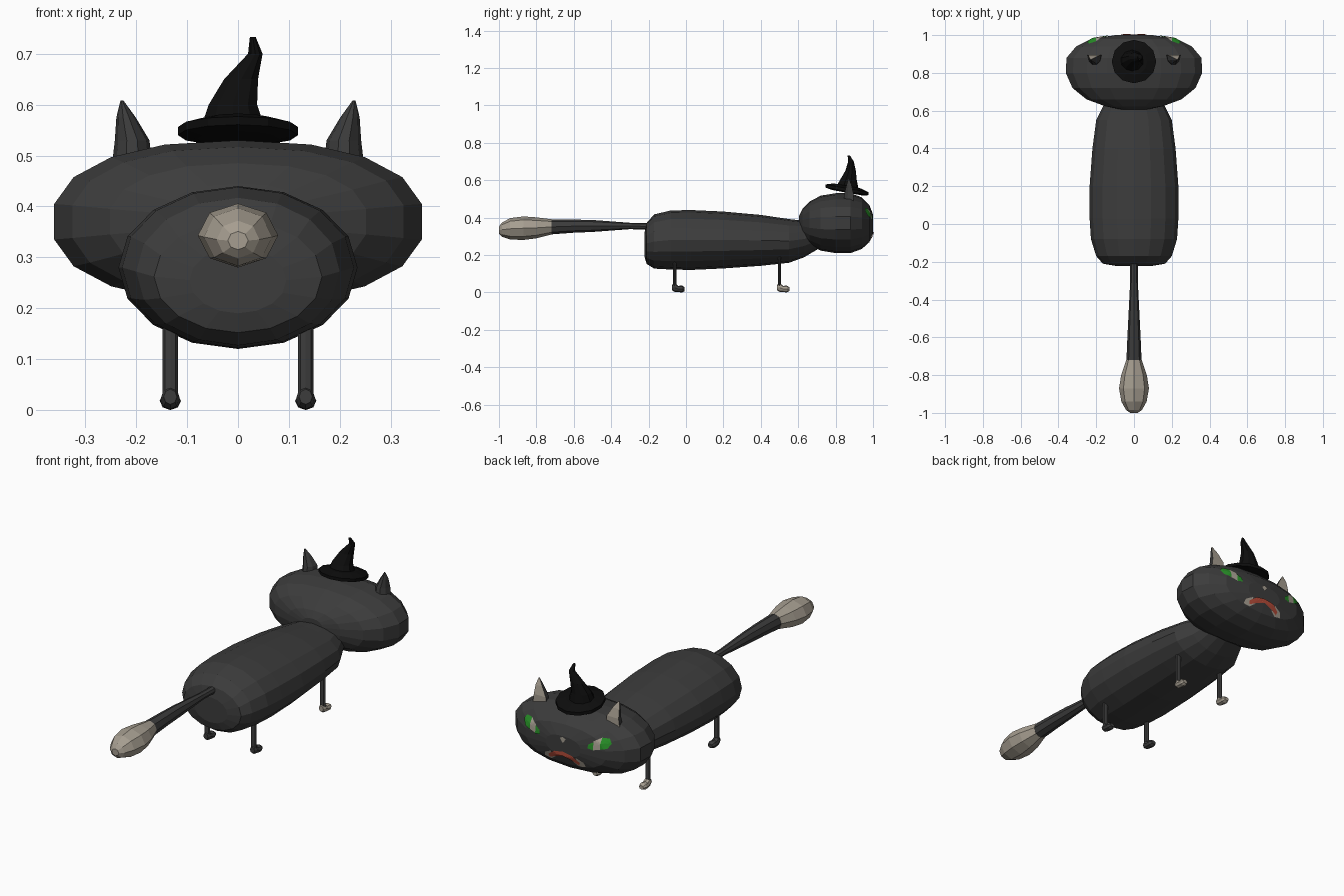
import bpy, bmesh
from math import sin, cos, pi
from mathutils import Vector
from mathutils.bvhtree import BVHTree

cube = bpy.data.objects.get("Cube")
if cube:
    bpy.data.objects.remove(cube)


def material(name, rgb):
    m = bpy.data.materials.new(name)
    m.use_nodes = True
    m.diffuse_color = (*rgb, 1)
    m.node_tree.nodes["Principled BSDF"].inputs["Base Color"].default_value = (*rgb, 1)
    return m


FUR = material("charcoal_fur", (0.045, 0.045, 0.045))
PALE = material("pale_fur", (0.38, 0.34, 0.28))
BLACK = material("hat_black", (0.004, 0.004, 0.004))
GREEN = material("eye_green", (0.02, 0.27, 0.02))
RED = material("mouth_red", (0.45, 0.07, 0.04))


def finish(name, bm, mat):
    me = bpy.data.meshes.new(name)
    bm.to_mesh(me)
    bm.free()
    me.materials.append(mat)
    ob = bpy.data.objects.new(name, me)
    bpy.context.collection.objects.link(ob)
    return ob


def squash(v, power):
    """Superellipse rounding of a sine or cosine."""
    return abs(v) ** (2 / power) * (1 if v > 0 else -1)


def loft(name, rings, n, mat, power=2):
    """Skin rings of (centre, across radius, second radius, axis)."""
    bm = bmesh.new()
    loops = []
    for c, rx, r2, axis in rings:
        loop = []
        for i in range(n):
            a = 2 * pi * i / n
            s, t = rx * squash(sin(a), power), r2 * squash(cos(a), power)
            off = Vector((s, 0, t)) if axis == "y" else Vector((s, t, 0))
            loop.append(bm.verts.new(Vector(c) + off))
        loops.append(loop)
    for a, b in zip(loops, loops[1:]):
        for i in range(n):
            j = (i + 1) % n
            bm.faces.new((a[i], a[j], b[j], b[i]))
    bm.faces.new(loops[0])
    bm.faces.new(loops[-1])
    bmesh.ops.recalc_face_normals(bm, faces=bm.faces)
    return finish(name, bm, mat)


def along_y(name, stations, n, mat, x=0, power=2):
    return loft(name, [((x, y, z), rx, rz, "y") for y, z, rx, rz in stations], n, mat, power)


# Body
along_y("body", [(-.222, .255, .095, .065), (-.21, .262, .165, .11), (-.17, .272, .2, .145),
                 (-.08, .28, .228, .158), (.03, .28, .235, .16), (.2, .28, .235, .152),
                 (.4, .278, .22, .136), (.55, .275, .2, .117), (.63, .285, .16, .098),
                 (.72, .31, .12, .07)], 16, FUR)

# Head
head = along_y("head", [(.605, .37, .06, .04), (.622, .37, .15, .075), (.66, .37, .255, .115),
                        (.72, .37, .33, .147), (.8, .37, .366, .16), (.88, .37, .362, .16),
                        (.94, .37, .31, .138), (.98, .368, .23, .1), (1, .366, .1, .05)],
               18, FUR, power=2.3)

# Tail with a pale bulb at the end
along_y("tail", [(-.19, .352, .02, .018), (-.3, .355, .02, .017), (-.5, .355, .03, .032),
                 (-.6, .354, .035, .035), (-.72, .35, .04, .04)], 8, FUR)
along_y("tail_tip", [(-.72, .35, .041, .041), (-.8, .345, .068, .056), (-.87, .343, .079, .063),
                     (-.94, .34, .067, .057), (-.985, .335, .042, .037),
                     (-1, .333, .02, .018)], 8, PALE)

# Legs and paws
for side, sx in (("left", 1), ("right", -1)):
    for end, y, paw in (("front", .5, PALE), ("back", -.061, FUR)):
        x = sx * .133
        loft(f"{end}_leg_{side}", [((x, y, .03), .015, .009, "z"),
                                   ((x, y, .21), .015, .009, "z")], 8, FUR)
        along_y(f"{end}_paw_{side}", [(y - .013, .026, .013, .015), (y + .002, .025, .018, .024),
                                      (y + .02, .018, .02, .017), (y + .04, .018, .021, .018),
                                      (y + .054, .017, .013, .01)], 8, paw, x)

# Ears: half cones with a flat pale face toward the nose
for side, sx in (("left", 1), ("right", -1)):
    bm = bmesh.new()
    levels = []
    for z, x, y, w, d in ((.47, .208, .895, .041, .06), (.53, .208, .895, .034, .05),
                          (.575, .22, .885, .019, .028), (.608, .228, .872, .003, .004)):
        levels.append([bm.verts.new((sx * (x + w * cos(a * pi / 5)), y - d * sin(a * pi / 5), z))
                       for a in range(6)])
    for a, b in zip(levels, levels[1:]):
        for i in range(6):
            j = (i + 1) % 6
            bm.faces.new((a[i], a[j], b[j], b[i])).material_index = int(i == 5)
    bm.faces.new(levels[0])
    bm.faces.new(levels[-1])
    bmesh.ops.recalc_face_normals(bm, faces=bm.faces)
    finish(f"ear_{side}", bm, FUR).data.materials.append(PALE)

# Pointed hat: tilted brim and bent crown
brim = loft("hat_brim", [((0, .86, .533), .08, .08, "z"), ((0, .86, .54), .118, .115, "z"),
                         ((0, .86, .556), .118, .115, "z"), ((0, .86, .57), .07, .07, "z")],
            12, BLACK)
for v in brim.data.vertices:
    v.co.z -= (v.co.y - .86) * .18
loft("hat_crown", [((-.01, .858, .55), .068, .065, "z"), ((-.01, .868, .6), .05, .045, "z"),
                   ((.006, .88, .65), .035, .028, "z"), ((.034, .882, .7), .015, .015, "z"),
                   ((.029, .87, .733), .006, .006, "z")], 10, BLACK)

# Face markings: thin patches laid onto the head
surface = BVHTree.FromPolygons([v.co for v in head.data.vertices],
                               [p.vertices for p in head.data.polygons])


def patch(name, outline, mat, lift=.005):
    bm = bmesh.new()
    bm.faces.new([bm.verts.new((x, 1.1, z)) for x, z in outline])
    bmesh.ops.triangulate(bm, faces=bm.faces)
    bmesh.ops.subdivide_edges(bm, edges=bm.edges, cuts=3, use_grid_fill=True)
    for v in bm.verts:
        hit, normal, _, _ = surface.ray_cast(Vector((v.co.x, 2, v.co.z)), Vector((0, -1, 0)))
        if hit:
            v.co = hit + Vector((0, lift, 0))
    bm.normal_update()
    for f in bm.faces:
        if f.normal.y < 0:
            f.normal_flip()
    finish(name, bm, mat)


for side, sx in (("left", 1), ("right", -1)):
    def mirrored(points):
        return [(sx * x, z) for x, z in points]
    patch(f"eye_outer_{side}", mirrored([(.2, .395), (.235, .405), (.25, .43), (.235, .45),
                                         (.2, .45)]), GREEN)
    patch(f"eye_white_{side}", mirrored([(.165, .385), (.2, .395), (.2, .45), (.165, .43)]), PALE)
    patch(f"eye_inner_{side}", mirrored([(.135, .39), (.165, .385), (.165, .425),
                                         (.14, .41)]), GREEN)
    patch(f"mouth_{side}", mirrored([(0, .315), (.05, .3), (.085, .283), (.09, .3), (.05, .33),
                                     (0, .338)]), RED)
    patch(f"mouth_edge_{side}", mirrored([(.05, .297), (.08, .275), (.118, .28), (.11, .305),
                                          (.07, .325), (.09, .295)]), PALE, .003)
patch("nose", [(-.017, .405), (0, .383), (.017, .405), (0, .415)], PALE)
